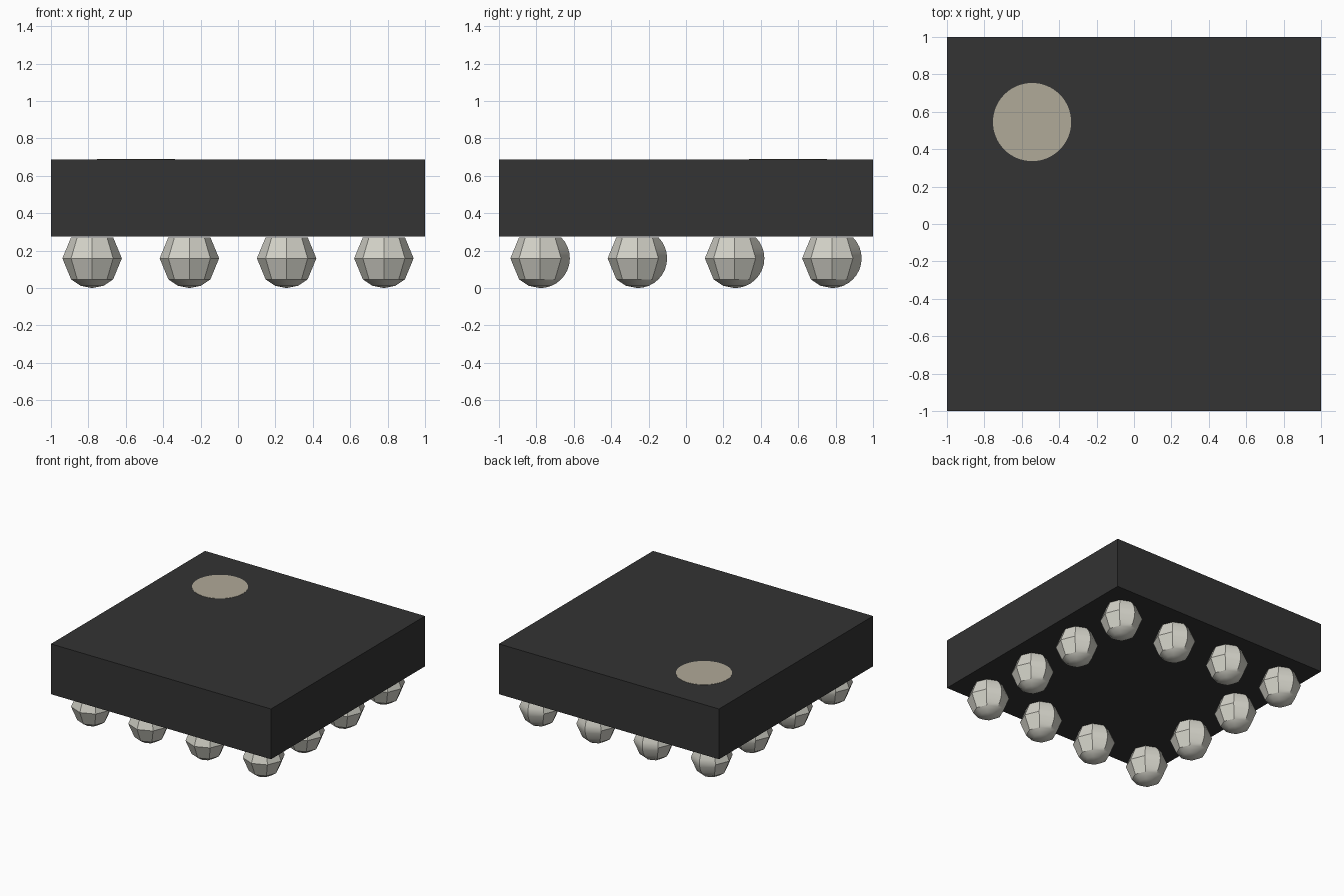
import bpy, bmesh, math

cube = bpy.data.objects.get("Cube")
if cube:
    bpy.data.objects.remove(cube, do_unlink=True)


def linear(c):
    return c / 12.92 if c <= 0.04045 else ((c + 0.055) / 1.055) ** 2.4


def material(name, srgb):
    m = bpy.data.materials.new(name)
    col = [linear(c) for c in srgb] + [1.0]
    m.use_nodes = True
    m.node_tree.nodes["Principled BSDF"].inputs["Base Color"].default_value = col
    m.diffuse_color = col
    return m


BLACK = material("black plastic", (0.2, 0.2, 0.2))
SOLDER = material("solder grey", (0.824, 0.820, 0.781))
LABEL = material("label beige", (0.691, 0.664, 0.598))

BOTTOM, TOP = 0.275, 0.688      # package body heights
R = 0.159                       # solder ball radius


def new_object(name, bm, mat):
    bmesh.ops.recalc_face_normals(bm, faces=bm.faces)
    mesh = bpy.data.meshes.new(name)
    bm.to_mesh(mesh)
    bm.free()
    mesh.materials.append(mat)
    ob = bpy.data.objects.new(name, mesh)
    bpy.context.collection.objects.link(ob)
    return ob


# Package body
bm = bmesh.new()
bmesh.ops.create_cube(bm, size=1)
bmesh.ops.scale(bm, vec=(2, 2, TOP - BOTTOM), verts=bm.verts)
bmesh.ops.translate(bm, vec=(0, 0, (TOP + BOTTOM) / 2), verts=bm.verts)
new_object("package_body", bm, BLACK)

# Round corner marker, a thin plate on the top face
bm = bmesh.new()
bmesh.ops.create_cone(bm, cap_ends=True, segments=64, radius1=0.209,
                      radius2=0.209, depth=0.004)
marker = new_object("corner_marker", bm, LABEL)
marker.location = (-0.545, 0.545, TOP)


# Solder ball: eight coarse sides, with one finely rounded meridian at the back
def chord_point(lat, stops=(-90, -67.5, -45, 0, 45, 90)):
    for a, b in zip(stops, stops[1:]):
        if a <= lat <= b:
            t = (lat - a) / (b - a)
            pa, pb = math.radians(a), math.radians(b)
            return (R * (math.cos(pa) * (1 - t) + math.cos(pb) * t),
                    R * (math.sin(pa) * (1 - t) + math.sin(pb) * t))


bm = bmesh.new()
pole = bm.verts.new((0, 0, -R))
rings = []
for i in range(1, 13):
    lat = -90 + 11.25 * i
    ring = []
    for k in range(8):
        a = math.radians(90 + 45 * k)
        if k == 0:
            r, z = R * math.cos(math.radians(lat)), R * math.sin(math.radians(lat))
        else:
            r, z = chord_point(lat)
        ring.append(bm.verts.new((r * math.cos(a), r * math.sin(a), z)))
    rings.append(ring)
for k in range(8):
    n = (k + 1) % 8
    bm.faces.new((pole, rings[0][n], rings[0][k]))
    for lo, hi in zip(rings, rings[1:]):
        bm.faces.new((lo[k], lo[n], hi[n], hi[k]))
bm.faces.new(rings[-1])
ball = new_object("solder_ball", bm, SOLDER)
bpy.ops.object.select_all(action='DESELECT')
ball.select_set(True)
bpy.context.view_layer.objects.active = ball
bpy.ops.object.shade_smooth_by_angle(angle=math.radians(30))

# Ring of twelve balls around the edge of the underside
steps = (-0.78, -0.26, 0.26, 0.78)
spots = [(x, y) for x in steps for y in steps if max(abs(x), abs(y)) > 0.5]
for i, (x, y) in enumerate(spots):
    ob = ball if i == 0 else ball.copy()
    if i:
        bpy.context.collection.objects.link(ob)
    ob.name = f"solder_ball_{i + 1}"
    ob.location = (x, y, R)
